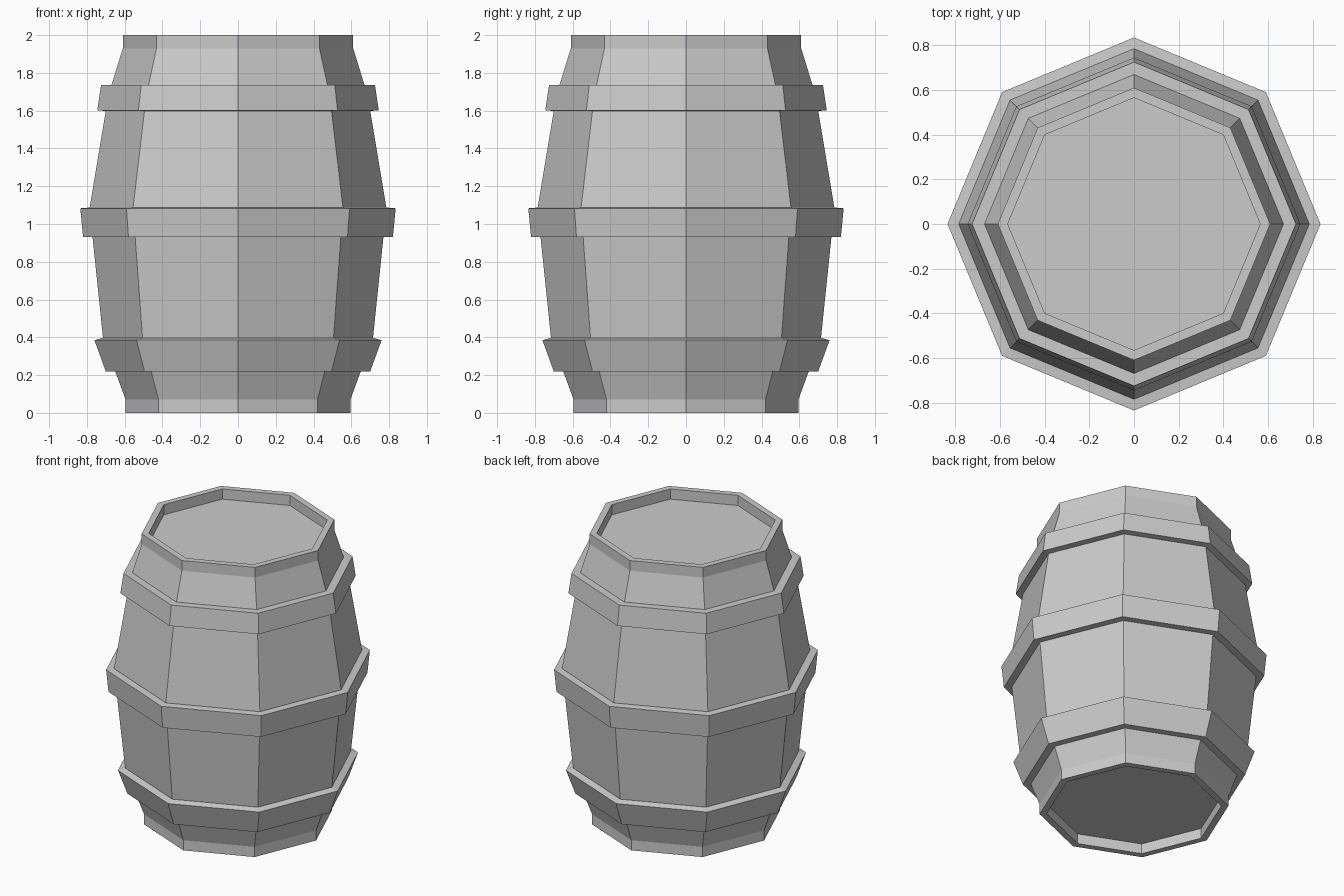
import bpy
import bmesh
from math import cos, sin, tau

SIDES = 8

cube = bpy.data.objects.get("Cube")
if cube:
    bpy.data.objects.remove(cube, do_unlink=True)

grey = bpy.data.materials.new("plain grey")
grey.use_nodes = True
colour = (0.6, 0.6, 0.6, 1)
grey.diffuse_color = colour
grey.node_tree.nodes["Principled BSDF"].inputs["Base Color"].default_value = colour


def lathe(name, profile, closed=False):
    """Turn a (radius, height) profile into a faceted part; open profiles get flat end caps."""
    bm = bmesh.new()
    rings = [[bm.verts.new((r * cos(tau * i / SIDES), r * sin(tau * i / SIDES), z))
              for i in range(SIDES)] for r, z in profile]
    pairs = list(zip(rings, rings[1:]))
    if closed:
        pairs.append((rings[-1], rings[0]))
    else:
        bm.faces.new(rings[0][::-1])
        bm.faces.new(rings[-1])
    for low, high in pairs:
        for i in range(SIDES):
            j = (i + 1) % SIDES
            bm.faces.new((low[i], low[j], high[j], high[i]))
    bmesh.ops.recalc_face_normals(bm, faces=bm.faces)
    mesh = bpy.data.meshes.new(name)
    bm.to_mesh(mesh)
    bm.free()
    mesh.materials.append(grey)
    obj = bpy.data.objects.new(name, mesh)
    bpy.context.collection.objects.link(obj)
    return obj


# Staves with a recessed base and lid
lathe("barrel_body", [
    (0.55, 0.07), (0.55, 0), (0.595, 0), (0.595, 0.07), (0.65, 0.22),
    (0.715, 0.4), (0.77, 0.93), (0.785, 1.09), (0.7, 1.6), (0.67, 1.735),
    (0.61, 1.93), (0.61, 2), (0.565, 2), (0.565, 1.93)])

# Hoops: inner bottom, outer bottom, outer top, inner top
lathe("lower_hoop", [(0.64, 0.22), (0.7, 0.22), (0.76, 0.385), (0.705, 0.4)], True)
lathe("middle_hoop", [(0.76, 0.93), (0.82, 0.93), (0.835, 1.083), (0.775, 1.088)], True)
lathe("upper_hoop", [(0.69, 1.597), (0.745, 1.602), (0.725, 1.737), (0.66, 1.737)], True)
